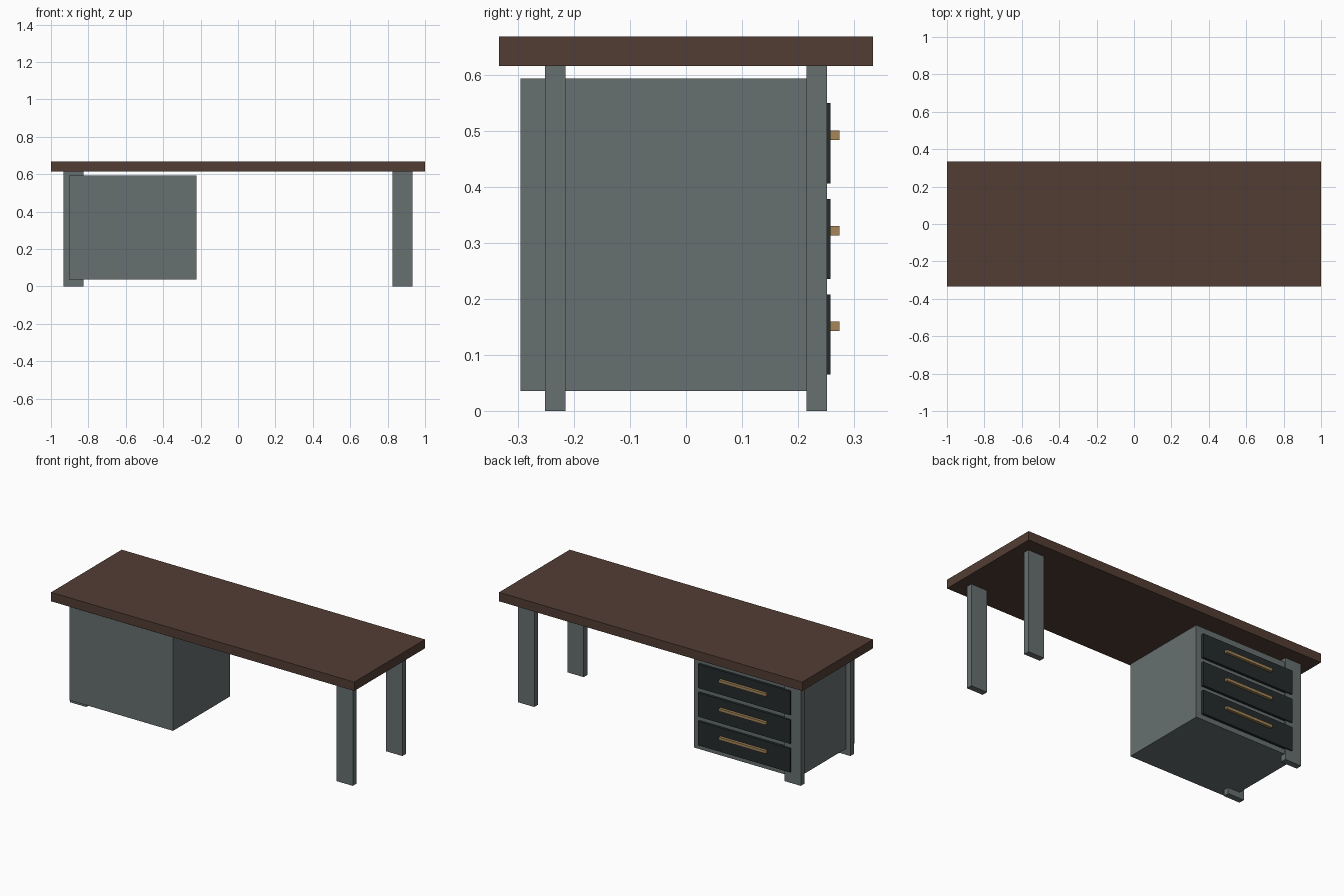
import bpy

if "Cube" in bpy.data.objects:
    bpy.data.objects.remove(bpy.data.objects["Cube"])


def material(name, rgb):
    m = bpy.data.materials.new(name)
    m.diffuse_color = (*rgb, 1)
    m.use_nodes = True
    m.node_tree.nodes["Principled BSDF"].inputs["Base Color"].default_value = m.diffuse_color
    return m


def box(name, x, y, z, mat):
    """Box spanning the given (min, max) ranges."""
    spans = (x, y, z)
    bpy.ops.mesh.primitive_cube_add(size=1, location=[(a + b) / 2 for a, b in spans])
    ob = bpy.context.object
    ob.name = name
    ob.scale = [b - a for a, b in spans]
    bpy.ops.object.transform_apply(location=False, rotation=False, scale=True)
    ob.data.materials.append(mat)
    return ob


wood = material("dark_wood", (0.085, 0.048, 0.034))
paint = material("grey_paint", (0.135, 0.16, 0.16))
dark = material("drawer_paint", (0.018, 0.024, 0.025))
brass = material("brass", (0.38, 0.24, 0.10))

# Desktop slab
box("desktop", (-1, 1), (-0.333, 0.333), (0.615, 0.668), wood)

# Four flat legs
for sx, xn in ((-1, "left"), (1, "right")):
    for sy, yn in ((-1, "front"), (1, "back")):
        xs = sorted((sx * 0.825, sx * 0.933))
        ys = sorted((sy * 0.215, sy * 0.251))
        box(f"{yn}_{xn}_leg", xs, ys, (0, 0.615), paint)

# Drawer cabinet hung under the left end
box("drawer_cabinet", (-0.904, -0.222), (-0.295, 0.243), (0.036, 0.593), paint)

# Drawer fronts and bar handles
cx = -0.563
for i in range(3):
    zc = 0.1365 + i * 0.1705
    box(f"drawer_front_{i + 1}", (cx - 0.304, cx + 0.304), (0.24, 0.258),
        (zc - 0.0715, zc + 0.0715), dark)
    zh = zc + 0.0145
    box(f"drawer_handle_{i + 1}", (cx - 0.156, cx + 0.156), (0.257, 0.274),
        (zh - 0.0083, zh + 0.0083), brass)
